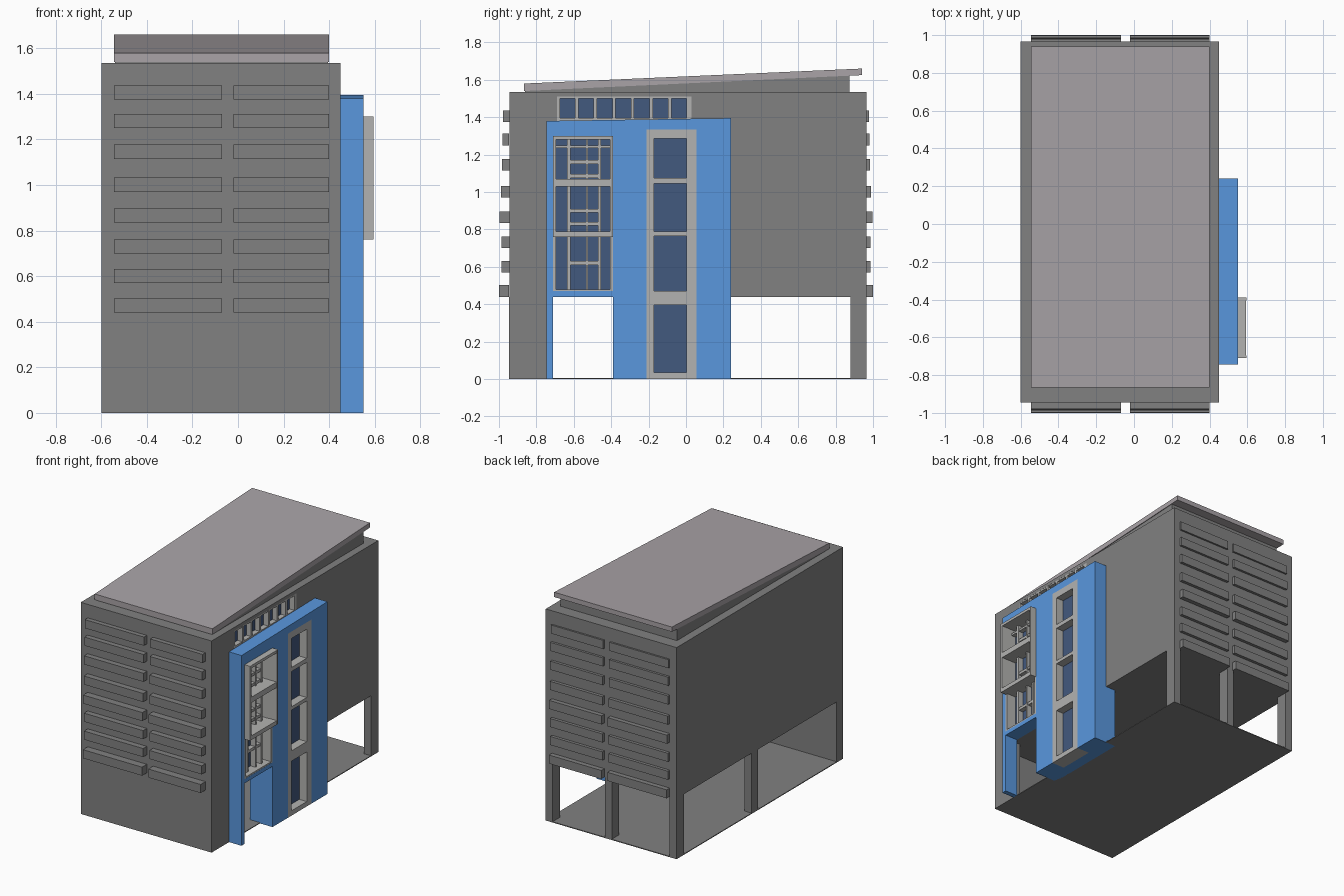
import bpy, bmesh

if "Cube" in bpy.data.objects:
    bpy.data.objects.remove(bpy.data.objects["Cube"])


def mat(name, r, g, b):
    m = bpy.data.materials.new(name)
    m.diffuse_color = (r, g, b, 1)
    m.use_nodes = True
    m.node_tree.nodes["Principled BSDF"].inputs["Base Color"].default_value = m.diffuse_color
    return m


GREY = mat("concrete", .22, .22, .22)
LIGHT = mat("light_frame", .45, .45, .44)
ROOF = mat("roof_grey", .40, .37, .39)
BLUE = mat("blue_cladding", .10, .31, .73)
GLASS = mat("dark_glass", .055, .10, .21)


def finish(name, bm, m):
    bmesh.ops.recalc_face_normals(bm, faces=bm.faces)
    me = bpy.data.meshes.new(name)
    bm.to_mesh(me)
    bm.free()
    me.materials.append(m)
    ob = bpy.data.objects.new(name, me)
    bpy.context.collection.objects.link(ob)
    return ob


def boxes(name, m, items):
    """One object from boxes given as (x0, x1, y0, y1, z0, z1)."""
    bm = bmesh.new()
    for x0, x1, y0, y1, z0, z1 in items:
        vs = bmesh.ops.create_cube(bm, size=1)["verts"]
        bmesh.ops.scale(bm, vec=(x1 - x0, y1 - y0, z1 - z0), verts=vs)
        bmesh.ops.translate(bm, vec=((x0 + x1) / 2, (y0 + y1) / 2, (z0 + z1) / 2), verts=vs)
    return finish(name, bm, m)


def extrude(name, m, pts, x0, x1):
    """Side profile (y, z) extruded along x."""
    bm = bmesh.new()
    f = bm.faces.new([bm.verts.new((x0, y, z)) for y, z in pts])
    r = bmesh.ops.extrude_face_region(bm, geom=[f])
    vs = [v for v in r["geom"] if isinstance(v, bmesh.types.BMVert)]
    bmesh.ops.translate(bm, vec=(x1 - x0, 0, 0), verts=vs)
    return finish(name, bm, m)


def gaps(lo, hi, openings):
    """Solid spans left between openings."""
    ends = [lo] + [v for o in openings for v in o] + [hi]
    return list(zip(ends[::2], ends[1::2]))


L, R, F, B = -.60, .45, -.945, .965   # main block sides
H = .44                               # open ground floor height

# Upper block, with a recess for the strip window
upper = boxes("upper_block", GREY, [(L, R, F, B, H, 1.535)])
cutter = boxes("strip_cutter", GREY, [(.40, .50, -.69, .03, 1.36, 1.51)])
cutter.hide_render = True
cutter.hide_viewport = True
mod = upper.modifiers.new("strip_recess", "BOOLEAN")
mod.object = cutter
mod.operation = "DIFFERENCE"
mod.solver = "EXACT"

# Ground floor: slab, front wall, side return wall and columns
boxes("floor_slab", GREY, [(L, R, F, B, 0, .006)])
boxes("front_wall", GREY, [(L, R, F, -.87, 0, H)])
boxes("side_return_wall", GREY, [(.395, R, -.87, -.745, 0, H)])
boxes("columns", GREY,
      [(x, x + .055, .88, B, 0, H) for x in (L, -.08, .395)] + [(L, L + .055, .03, .105, 0, H)])

# Sunshade fins on front and back
fin_z = (.44, .57, .70, .835, .97, 1.115, 1.25, 1.375)
fin_y = (1.0, .987, .987, .997, .988, .985, .982, .978)
for name, s, wall in (("front_fins", -1, F), ("back_fins", 1, B)):
    boxes(name, GREY, [(x0, x1, min(wall, s * y), max(wall, s * y), z, z + .062)
                       for z, y in zip(fin_z, fin_y)
                       for x0, x1 in ((-.545, -.07), (-.02, .40))])

# Sloping roof on a wedge
extrude("roof_wedge", GREY, [(-.86, 1.535), (.875, 1.535), (.875, 1.622), (-.86, 1.543)], -.54, .395)
extrude("roof_slab", ROOF, [(-.865, 1.54), (.94, 1.625), (.94, 1.66), (-.865, 1.58)], -.545, .40)

# Blue facade panel, with slots for the bay/entry and the window tower
extrude("blue_panel", BLUE,
        [(-.745, 0), (-.71, 0), (-.71, 1.295), (-.39, 1.295), (-.39, 0), (-.212, 0),
         (-.212, 1.335), (.055, 1.335), (.055, 0), (.24, 0), (.24, 1.395), (-.745, 1.38)], R, .55)
boxes("entry_lintel", BLUE, [(R, .55, -.71, -.39, H, .47)])
boxes("entry_core", BLUE, [(.37, R, -.39, .24, 0, H)])

# Tall window tower
tower = [(.035, .395), (.47, .765), (.79, 1.045), (1.075, 1.285)]
boxes("tower_frame", LIGHT,
      [(R, .55, -.212, -.17, 0, 1.335), (R, .55, .003, .055, 0, 1.335)]
      + [(R, .55, -.17, .003, a, b) for a, b in gaps(0, 1.335, tower)])
boxes("tower_glass", GLASS, [(.46, .49, -.17, .003, a, b) for a, b in tower])

# Strip window above the panel
strip = [(-.675 + i * .0995, -.593 + i * .0995) for i in range(7)]
boxes("strip_frame", LIGHT,
      [(.40, R, a, b, 1.36, 1.51) for a, b in gaps(-.69, .03, strip)]
      + [(.40, .449, -.69, .03, 1.50, 1.51), (.40, .449, -.69, .03, 1.36, 1.395)])
boxes("strip_glass", GLASS, [(.40, .412, -.69, .03, 1.36, 1.51)])

# Stacked windows: glass, mullions and short transoms in the middle columns
cols = [(-.695, -.635), (-.618, -.535), (-.523, -.47), (-.455, -.405)]
rows = [(.48, .762), (.788, 1.03), (1.07, 1.28)]
boxes("stack_glass", GLASS, [(R, .475, -.71, -.39, .47, 1.295)])
boxes("stack_mullions", LIGHT,
      [(.475, .515, a, b, .47, 1.295) for a, b in gaps(-.71, -.39, cols)[1:-1]]
      + [(.475, .51, -.63, -.46, z, z + .02) for z in (.61, .82, .89, 1.075, 1.15)]
      + [(.475, .51, -.71, -.39, 1.235, 1.25)])
boxes("stack_frame", LIGHT,
      [(.475, .55, -.71, -.695, .47, 1.295), (.475, .55, -.405, -.39, .47, 1.295)]
      + [(.475, .549, -.71, -.39, a, b) for a, b in gaps(.47, 1.295, rows)])

# Projecting bay surround around the two upper windows
boxes("bay_surround", LIGHT,
      [(.54, .595, -.71, -.695, .76, 1.30), (.54, .595, -.405, -.39, .76, 1.30)]
      + [(.54, .594, -.71, -.39, a, b) for a, b in ((.76, .79), (1.03, 1.07), (1.28, 1.30))])
